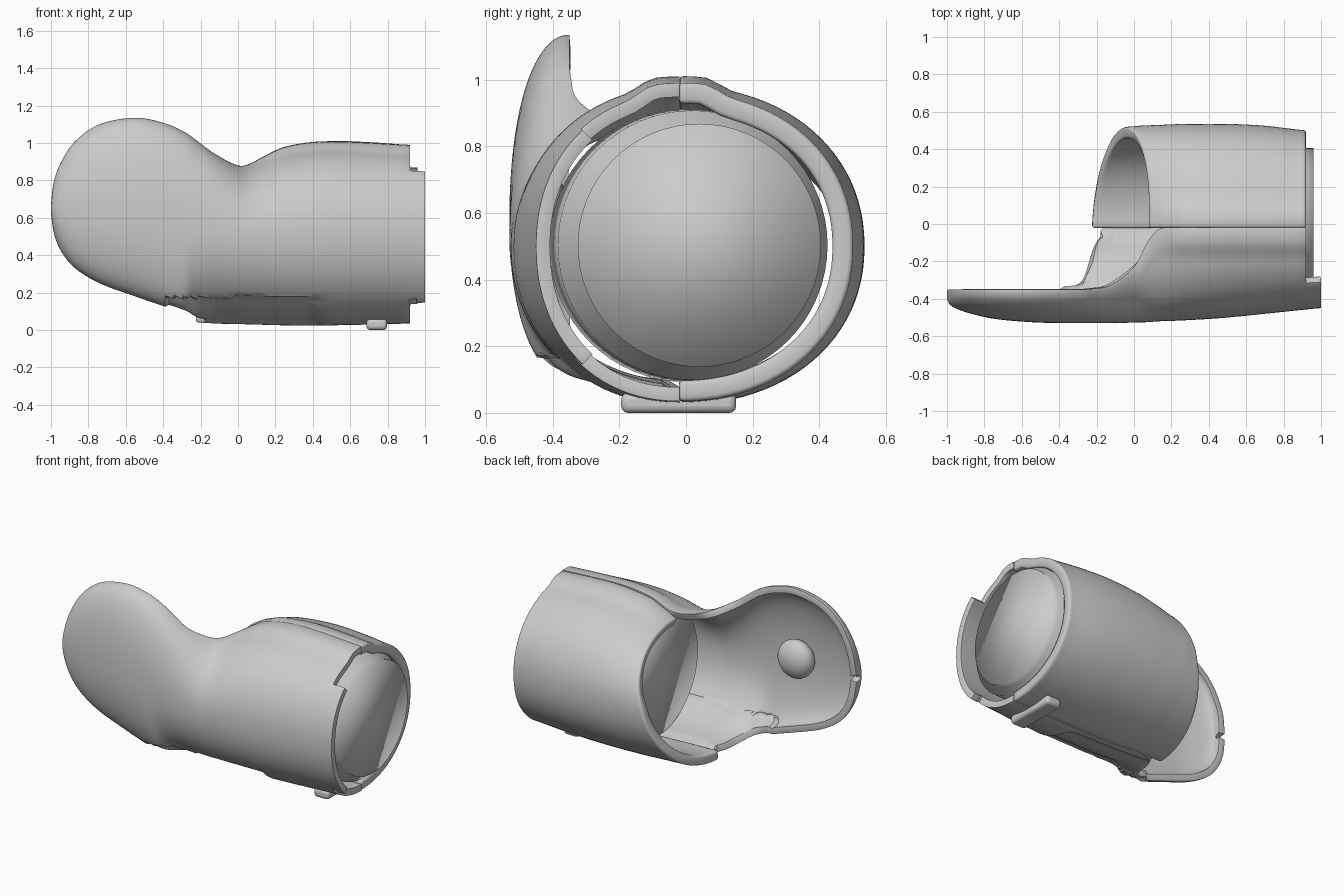
import bpy, bmesh, math
from mathutils import Vector

if "Cube" in bpy.data.objects:
    bpy.data.objects.remove(bpy.data.objects["Cube"])

grey = bpy.data.materials.new("plain_grey")
grey.diffuse_color = (0.6, 0.6, 0.6, 1)
grey.use_nodes = True
grey.node_tree.nodes["Principled BSDF"].inputs["Base Color"].default_value = grey.diffuse_color


def spline(keys, t):
    """Smooth interpolation through rows of keys, t counted in rows."""
    i = min(int(t), len(keys) - 2)
    f = t - i
    p = [keys[min(max(j, 0), len(keys) - 1)] for j in range(i - 1, i + 3)]
    return [b + 0.5 * f * (c - a + f * (2*a - 5*b + 4*c - d + f * (3*(b - c) + d - a)))
            for a, b, c, d in zip(*p)]


def smooth(a, b, v):
    v = min(max((v - a) / (b - a), 0), 1)
    return v * v * (3 - 2 * v)


def table(rows, x):
    """Look up smooth values at a given x in rows sorted by x."""
    for i in range(len(rows) - 1):
        if x <= rows[i + 1][0]:
            f = (x - rows[i][0]) / (rows[i + 1][0] - rows[i][0])
            return spline(rows, i + max(f, 0))
    return rows[-1]


def finish(ob, thickness=0, angle=40):
    ob.data.materials.append(grey)
    bpy.context.view_layer.objects.active = ob
    ob.select_set(True)
    if thickness:
        m = ob.modifiers.new("wall", 'SOLIDIFY')
        m.thickness, m.offset = thickness, -1
        b = ob.modifiers.new("soft_rim", 'BEVEL')
        b.width, b.segments, b.limit_method = 0.012, 2, 'ANGLE'
        b.angle_limit = math.radians(60)
    bpy.ops.object.shade_smooth_by_angle(angle=math.radians(angle))
    ob.select_set(False)


def loft(name, rings, thickness, drop=None, inside=None):
    bm = bmesh.new()
    vs = [[bm.verts.new(p) for p in r] for r in rings]
    for r0, r1 in zip(vs, vs[1:]):
        for k in range(len(r0) - 1):
            bm.faces.new((r0[k], r1[k], r1[k + 1], r0[k + 1]))
    if drop:
        bad = [f for f in bm.faces if drop(f.calc_center_median())]
        bmesh.ops.delete(bm, geom=bad, context='FACES')
    # make the wall grow inwards
    bm.normal_update()
    f = max(bm.faces, key=lambda f: abs(f.calc_center_median().y))
    if f.normal.y * f.calc_center_median().y < 0:
        bmesh.ops.reverse_faces(bm, faces=bm.faces)
    me = bpy.data.meshes.new(name)
    bm.to_mesh(me)
    bm.free()
    ob = bpy.data.objects.new(name, me)
    bpy.context.collection.objects.link(ob)
    finish(ob, thickness)


def section(x, phi, top, bottom, depth, mid, ridge):
    """Point on a half oval: top and bottom are (y, z) rims, depth is the outermost y."""
    s, c = math.sin(phi), max(math.cos(phi), 0)
    ey, ez = top if s > 0 else bottom
    y = ey + (depth - ey) * c ** 0.94
    z = mid + (ez - mid) * abs(s) ** 0.94
    if s > 0:
        z -= ridge * smooth(0.07, 0.17, abs(y - ey)) * s
    return Vector((x, y, z))


N = 48
PHIS = [math.pi * (k / N - 0.5) for k in range(N + 1)]

# front shell with spoon: x, top rim y z, bottom rim y z, depth, middle z, seam ridge
SPOON = [
    (-1.0, -.355, .67, -.355, .63, .40, .65, 0),
    (-.985, -.35, .79, -.35, .52, .43, .65, 0),
    (-.945, -.35, .90, -.35, .42, .455, .65, 0),
    (-.87, -.35, 1.01, -.35, .33, .48, .65, 0),
    (-.74, -.35, 1.10, -.35, .25, .508, .64, 0),
    (-.55, -.35, 1.135, -.35, .18, .525, .62, 0),
    (-.39, -.35, 1.105, -.35, .125, .53, .59, 0),
    (-.28, -.35, 1.055, -.32, .085, .53, .56, 0),
    (-.21, -.345, 1.005, -.12, .045, .53, .54, 0),
    (-.12, -.325, .94, -.02, .035, .53, .52, 0),
    (0, -.23, .88, -.02, .032, .527, .505, 0),
    (.07, -.10, .893, -.02, .03, .525, .50, .005),
    (.14, -.025, .93, -.02, .028, .52, .50, .015),
    (.27, -.02, .985, -.02, .025, .515, .50, .028),
    (.50, -.02, 1.01, -.02, .025, .50, .50, .03),
    (.92, -.02, .99, -.02, .035, .457, .50, .03),
    (1.0, -.02, .985, -.02, .038, .45, .50, .03)]
STEPS = 6
rings = []
for j in range((len(SPOON) - 1) * STEPS + 1):
    x, ty, tz, by, bz, d, mid, ridge = spline(SPOON, j / STEPS)
    ring = []
    for phi in PHIS:
        p = section(x, phi, (ty, tz), (by, bz), -d, mid, ridge)
        # sunken strip along the lower side
        if -.39 < x < .41 and p.z < .165 and p.y < -.06:
            axis = Vector((x, 0, .5))
            p = axis + (p - axis) * .955
        ring.append(p)
    rings.append(ring)
loft("front_shell", rings, .042,
     lambda c: c.x > .92 and not .155 < c.z < .85)

# back shell with slanted opening: x, top z, bottom z, half width
SHELL = [(-.26, .86, .04, .50), (0, .875, .034, .522), (.07, .893, .03, .527),
         (.14, .93, .028, .53), (.27, .985, .025, .535), (.50, 1.01, .025, .535),
         (.70, 1.005, .03, .525), (.93, .99, .035, .50)]
rings = []
for j in range(41):
    ring = []
    for phi in PHIS:
        start = -.075 + .15 * math.sin(phi) + .025 * math.cos(phi)
        x = start + (.92 - start) * j / 40
        _, tz, bz, w = table(SHELL, x)
        ring.append(section(x, phi, (-.02, tz), (-.02, bz), w, .5,
                            .03 * smooth(.03, .3, x)))
    rings.append(ring)
loft("back_shell", rings, .062)

# inner core, a slightly tapered solid plug
bm = bmesh.new()
loops = []
for x, cy, r in ((.2, 0, .41), (.9, .02, .405), (.925, .04, .365), (.96, .04, .365)):
    loops.append([bm.verts.new((x, cy + r * math.cos(a), .503 + r * math.sin(a)))
                  for a in (2 * math.pi * k / 64 for k in range(64))])
for a, b in zip(loops, loops[1:]):
    for k in range(64):
        n = (k + 1) % 64
        bm.faces.new((a[k], a[n], b[n], b[k]))
bm.faces.new(loops[0])
bm.faces.new(loops[-1])
bmesh.ops.recalc_face_normals(bm, faces=bm.faces)
me = bpy.data.meshes.new("inner_core")
bm.to_mesh(me)
bm.free()
core = bpy.data.objects.new("inner_core", me)
bpy.context.collection.objects.link(core)
finish(core, angle=180)

# round boss inside the spoon
bpy.ops.mesh.primitive_uv_sphere_add(segments=32, ring_count=16, radius=.125,
                                     location=(-.5, -.44, .62))
boss = bpy.context.object
boss.name = "spoon_boss"
boss.scale = (1, .65, 1)
finish(boss)

# clasp under the shells
bpy.ops.mesh.primitive_cube_add(size=1, location=(.742, -.022, .03))
clasp = bpy.context.object
clasp.name = "bottom_clasp"
clasp.scale = (.11, .345, .06)
bpy.ops.object.transform_apply(location=False, rotation=False, scale=True)
bev = clasp.modifiers.new("round", 'BEVEL')
bev.width, bev.segments = .02, 3
finish(clasp)
